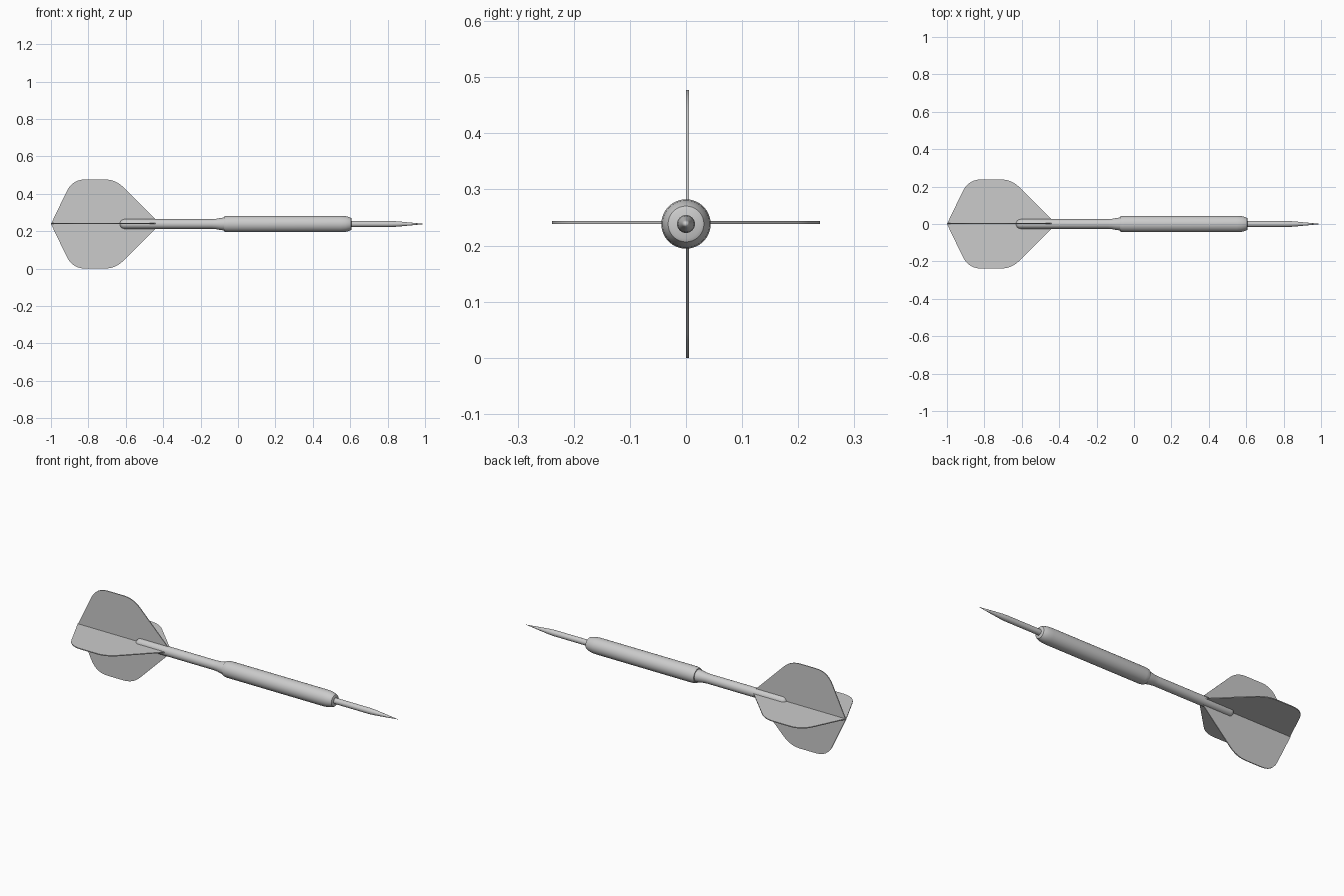
import bpy, bmesh, math
from mathutils import Vector

if "Cube" in bpy.data.objects:
    bpy.data.objects.remove(bpy.data.objects["Cube"])

Z = 0.2385   # height of the dart axis
SIDES = 32


def finish(bm, name, angle):
    bmesh.ops.remove_doubles(bm, verts=bm.verts, dist=1e-5)
    bmesh.ops.recalc_face_normals(bm, faces=bm.faces)
    me = bpy.data.meshes.new(name)
    bm.to_mesh(me)
    bm.free()
    ob = bpy.data.objects.new(name, me)
    bpy.context.collection.objects.link(ob)
    bpy.context.view_layer.objects.active = ob
    ob.select_set(True)
    bpy.ops.object.shade_smooth_by_angle(angle=math.radians(angle))
    ob.select_set(False)
    return ob


def lathe(name, profile):
    """Revolve (x, radius) points around the dart axis."""
    bm = bmesh.new()
    vs = [bm.verts.new((x, 0, Z + r)) for x, r in profile]
    es = [bm.edges.new(p) for p in zip(vs, vs[1:])]
    bmesh.ops.spin(bm, geom=vs + es, cent=(0, 0, Z), axis=(1, 0, 0),
                   angle=math.tau, steps=SIDES, use_merge=True)
    return finish(bm, name, 35)


def rounded(corners, steps=6):
    """Round each (x, h, cut) corner with a quadratic curve."""
    out = []
    n = len(corners)
    for i, (x, h, cut) in enumerate(corners):
        p = Vector((x, h))
        if not cut:
            out.append(p)
            continue
        a = Vector(corners[i - 1][:2]) - p
        b = Vector(corners[(i + 1) % n][:2]) - p
        a, b = p + a.normalized() * cut, p + b.normalized() * cut
        for k in range(steps + 1):
            t = k / steps
            out.append(a * (1 - t) ** 2 + p * 2 * t * (1 - t) + b * t * t)
    return out


def flight(name, place):
    """Thin double vane, 0.005 thick, mirrored about the axis."""
    bm = bmesh.new()
    top = [(-1, 0, 0), (-0.885, 0.2385, 0.07), (-0.655, 0.2385, 0.06),
           (-0.44, 0.025, 0), (-0.44, 0, 0)]
    pts = rounded(top)
    for s in (1, -1):
        face = bm.faces.new([bm.verts.new(place(p.x, s * p.y, 0)) for p in pts])
        off = Vector(place(0, 0, 0.005)) - Vector(place(0, 0, 0))
        # skin the outer rim only, leaving the halves open where they join
        base = list(face.verts)
        far = [bm.verts.new(v.co + off) for v in base]
        bm.faces.new(far[::-1])
        for i in range(len(base) - 1):
            bm.faces.new((base[i], base[i + 1], far[i + 1], far[i]))
    return finish(bm, name, 30)


# shaft with rounded tail and flared collar
tail = [(-0.606 - 0.026 * math.cos(a), 0.026 * math.sin(a))
        for a in (math.pi / 2 * k / 6 for k in range(7))]
lathe("shaft", tail + [(-0.44, 0.026), (-0.14, 0.026), (-0.115, 0.028),
                       (-0.09, 0.033), (-0.07, 0.034), (-0.07, 0)])

# barrel grip with rounded nose
lathe("barrel", [(-0.075, 0), (-0.075, 0.039), (-0.068, 0.042), (-0.05, 0.044),
                 (0.55, 0.044), (0.575, 0.042), (0.595, 0.037), (0.605, 0.032),
                 (0.608, 0.026), (0.608, 0)])

# steel point
lathe("point", [(0.6, 0), (0.6, 0.016), (0.82, 0.016), (0.85, 0.0145),
                (0.93, 0.007), (1.0, 0)])

# crossed flights
flight("vertical_flight", lambda x, h, t: (x, t, Z + h))
flight("horizontal_flight", lambda x, h, t: (x, h, Z + t))
